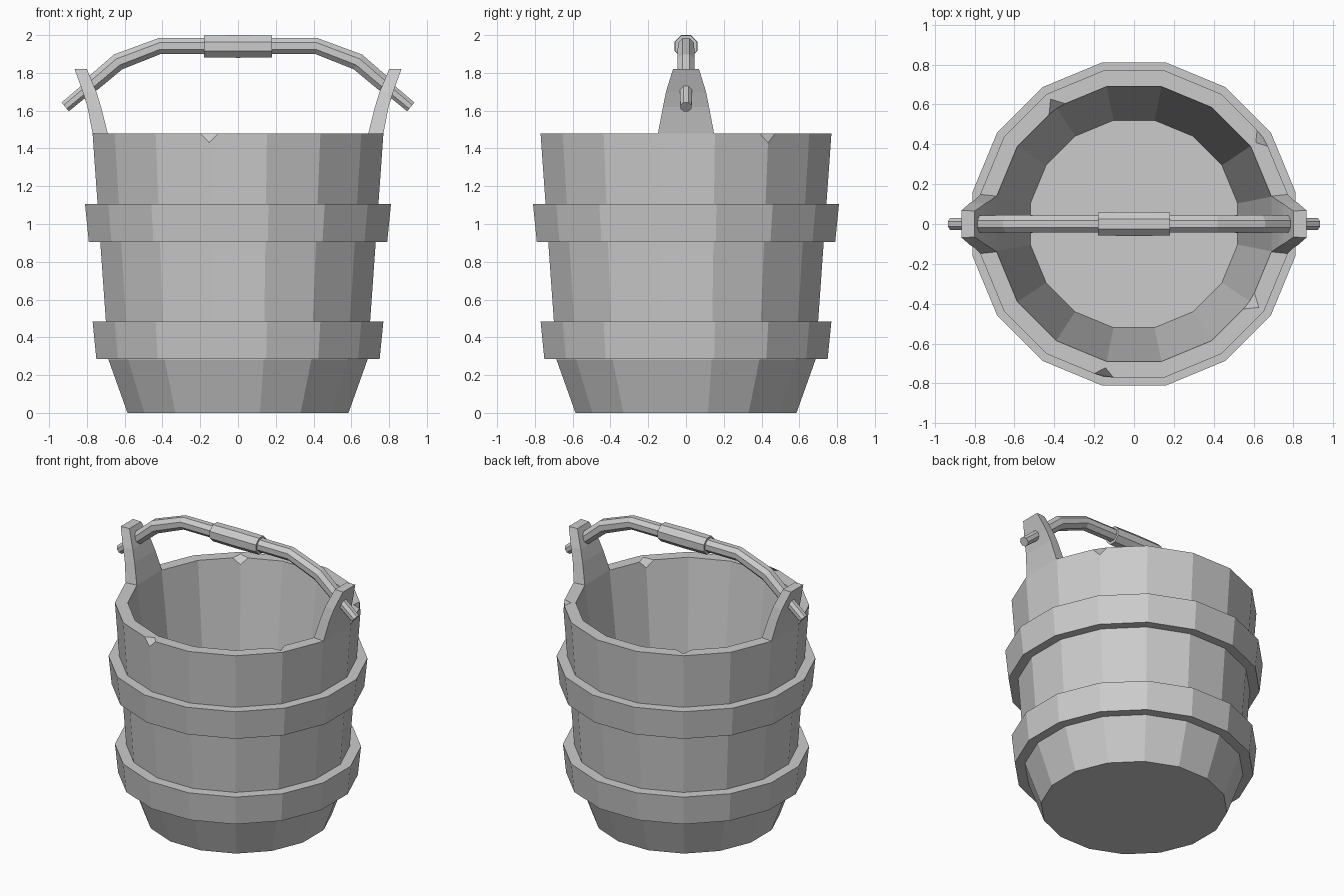
import bpy, bmesh, math
from mathutils import Vector

if "Cube" in bpy.data.objects:
    bpy.data.objects.remove(bpy.data.objects["Cube"], do_unlink=True)

grey = bpy.data.materials.new("plain_grey")
grey.use_nodes = True
GREY = (0.6, 0.6, 0.6, 1)
grey.diffuse_color = GREY
grey.node_tree.nodes["Principled BSDF"].inputs["Base Color"].default_value = GREY

SIDES = 16


def finish(bm, name):
    bmesh.ops.recalc_face_normals(bm, faces=bm.faces)
    mesh = bpy.data.meshes.new(name)
    bm.to_mesh(mesh)
    bm.free()
    mesh.materials.append(grey)
    obj = bpy.data.objects.new(name, mesh)
    bpy.context.collection.objects.link(obj)
    return obj


def loft(rings, closed=False):
    """Skin a list of point rings; cap the ends or join them in a loop."""
    bm = bmesh.new()
    loops = [[bm.verts.new(p) for p in ring] for ring in rings]
    pairs = list(zip(loops, loops[1:]))
    if closed:
        pairs.append((loops[-1], loops[0]))
    else:
        bm.faces.new(loops[0])
        bm.faces.new(loops[-1])
    n = len(loops[0])
    for a, b in pairs:
        for i in range(n):
            j = (i + 1) % n
            bm.faces.new((a[i], a[j], b[j], b[i]))
    return bm, loops


def stave_ring(flat_radius, z):
    """Regular polygon with flats facing the axes."""
    r = flat_radius / math.cos(math.pi / SIDES)
    angles = [(i + 0.5) * math.tau / SIDES for i in range(SIDES)]
    return [(r * math.cos(a), r * math.sin(a), z) for a in angles]


# Bucket: outside wall, rim, inside wall, floor
profile = [(0.585, 0), (0.685, 0.28), (0.77, 1.48), (0.69, 1.48), (0.52, 0.08)]
bm, loops = loft([stave_ring(r, z) for r, z in profile])
# Chipped rim corners
outer, inner = loops[2], loops[3]
chips = [outer[11], outer[1], inner[5], inner[14]]
bmesh.ops.bevel(bm, geom=chips, offset=0.05, segments=1,
                affect='VERTICES', offset_type='OFFSET')
finish(bm, "bucket_body")

# Two hoops
for name, z0, z1, r0, r1 in (("lower_hoop", 0.285, 0.485, 0.75, 0.77),
                             ("upper_hoop", 0.905, 1.105, 0.79, 0.81)):
    section = [(r0, z0), (r1, z1), (r1 - 0.09, z1), (r0 - 0.09, z0)]
    bm, _ = loft([stave_ring(r, z) for r, z in section], closed=True)
    finish(bm, name)

# Ears that hold the handle: height, inner x, outer x, half width
ear_sections = [(1.48, 0.69, 0.77, 0.14), (1.62, 0.725, 0.797, 0.115),
                (1.70, 0.75, 0.822, 0.1), (1.82, 0.80, 0.865, 0.065)]
for name, s in (("left_ear", 1), ("right_ear", -1)):
    rings = []
    for z, xi, xo, w in ear_sections:
        rings.append([(s * xi, -w, z), (s * xo, -w * 1.06, z),
                      (s * xo, w * 1.06, z), (s * xi, w, z)])
    bm, _ = loft(rings)
    finish(bm, name)


def tube(name, path):
    """Eight-sided tube through (x, z, flat radius) points."""
    rings = []
    for i, (x, z, r) in enumerate(path):
        a = path[max(i - 1, 0)]
        b = path[min(i + 1, len(path) - 1)]
        along = Vector((b[0] - a[0], 0, b[1] - a[1])).normalized()
        up = Vector((-along.z, 0, along.x))
        side = Vector((0, 1, 0))
        r /= math.cos(math.pi / 8)
        ring = []
        for k in range(8):
            t = (k + 0.5) * math.tau / 8
            ring.append(Vector((x, 0, z)) + r * (math.cos(t) * side + math.sin(t) * up))
        rings.append(ring)
    bm, _ = loft(rings)
    return finish(bm, name)


# Bent handle with thinner pegs through the ears, and a thicker grip
half = [(0.915, 1.62, 0.03), (0.80, 1.715, 0.032), (0.77, 1.743, 0.042),
        (0.635, 1.858, 0.045), (0.415, 1.942, 0.043)]
tube("handle", [(-x, z, r) for x, z, r in half] + half[::-1])
tube("handle_grip", [(-0.18, 1.94, 0.058), (0, 1.94, 0.06), (0.18, 1.94, 0.058)])
